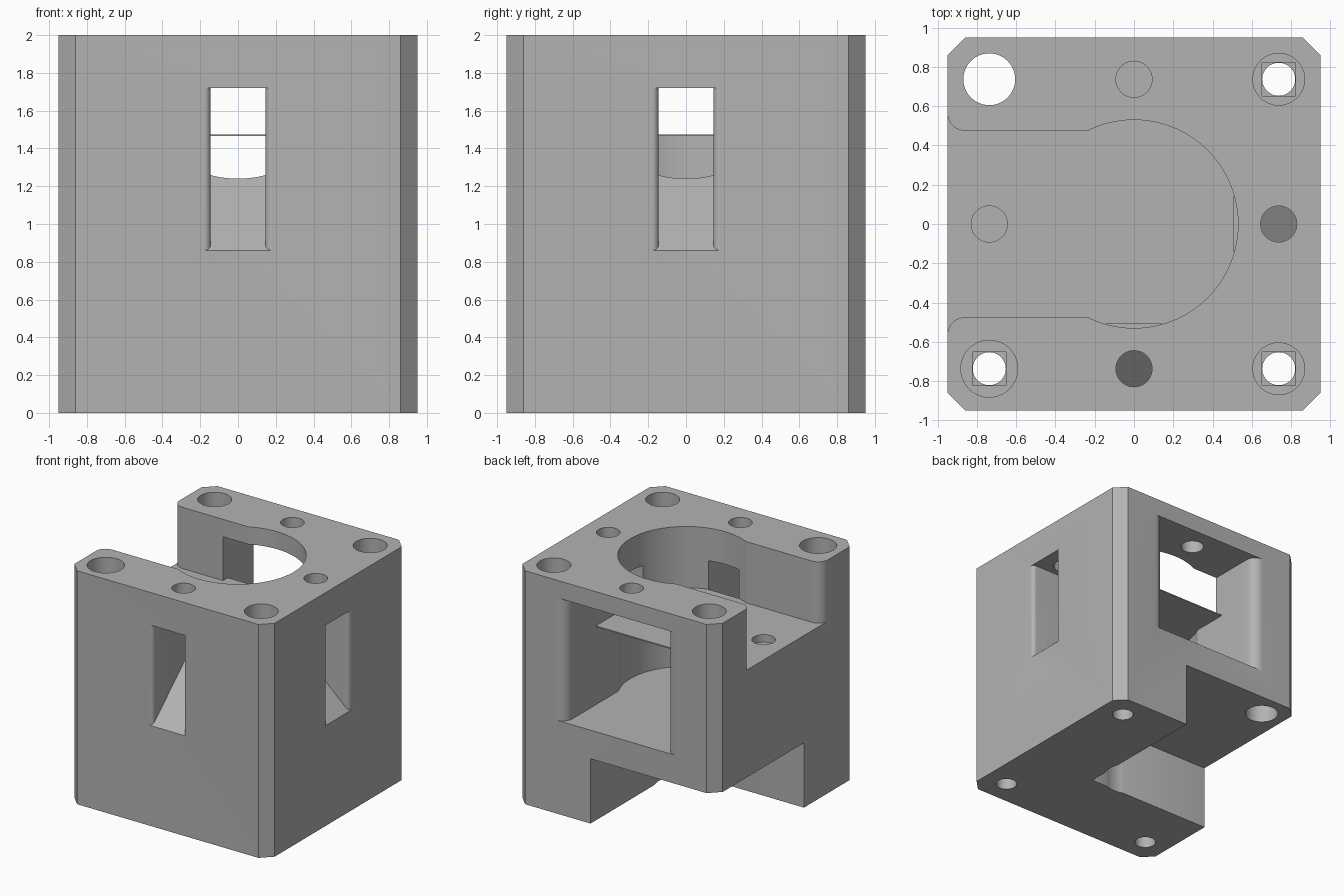
import bpy, bmesh, math
from mathutils import Vector, Matrix

if "Cube" in bpy.data.objects:
    bpy.data.objects.remove(bpy.data.objects["Cube"], do_unlink=True)

HALF = 0.95      # half width of the block
POST = 0.737     # offset of the screw holes from the centre
BORE = 0.53      # radius of the central chamber
SLOT = 0.475     # half width of the wide slots
WEB = 1.475      # top of the thin web across the chamber

grey = bpy.data.materials.new("plain grey")
grey.use_nodes = True
colour = (0.45, 0.45, 0.45, 1)
grey.diffuse_color = colour
grey.node_tree.nodes["Principled BSDF"].inputs["Base Color"].default_value = colour


def prism(name, outline, z0, z1, turn=0, ramp=None):
    """Extrude an outline between two heights, turned about z; a ramp trims the bottom."""
    bm = bmesh.new()
    face = bm.faces.new([bm.verts.new((x, y, z0)) for x, y in outline])
    res = bmesh.ops.extrude_face_region(bm, geom=[face])
    top = [v for v in res["geom"] if isinstance(v, bmesh.types.BMVert)]
    bmesh.ops.translate(bm, vec=(0, 0, z1 - z0), verts=top)
    if ramp:
        point, normal = ramp
        cut = bmesh.ops.bisect_plane(bm, geom=bm.verts[:] + bm.edges[:] + bm.faces[:],
                                     plane_co=point, plane_no=normal, clear_inner=True)
        rim = [e for e in cut["geom_cut"] if isinstance(e, bmesh.types.BMEdge)]
        bmesh.ops.contextual_create(bm, geom=rim)
    bmesh.ops.rotate(bm, cent=(0, 0, 0), matrix=Matrix.Rotation(turn, 3, "Z"), verts=bm.verts)
    bmesh.ops.recalc_face_normals(bm, faces=bm.faces)
    mesh = bpy.data.meshes.new(name)
    bm.to_mesh(mesh)
    bm.free()
    mesh.materials.append(grey)
    obj = bpy.data.objects.new(name, mesh)
    bpy.context.collection.objects.link(obj)
    return obj


def circle(x, y, r, n=48):
    return [(x + r * math.cos(i * math.tau / n), y + r * math.sin(i * math.tau / n))
            for i in range(n)]


def rect(x0, x1, y0, y1):
    return [(x0, y0), (x1, y0), (x1, y1), (x0, y1)]


def flared(half, r, inner):
    """Slot opening towards +y whose mouth edges are rounded outward."""
    side = [(half, inner)]
    for i in range(9):
        a = math.pi - i * math.pi / 16
        side.append((half + r + r * math.cos(a), HALF - r + r * math.sin(a)))
    side.append((half + r, HALF + 0.1))
    return side + [(-x, y) for x, y in reversed(side)]


# Chamfered block
c = HALF - 0.09
corner = [(HALF, c), (c, HALF), (-c, HALF), (-HALF, c)]
body = prism("housing_block", corner + [(-x, -y) for x, y in corner], 0, 2)


def cut(outline, z0, z1, turn=0, ramp=None):
    tool = prism("cutter", outline, z0, z1, turn, ramp)
    tool.hide_render = True
    mod = body.modifiers.new("cut", "BOOLEAN")
    mod.operation = "DIFFERENCE"
    mod.solver = "EXACT"
    mod.object = tool
    bpy.context.view_layer.objects.active = body
    bpy.ops.object.modifier_apply(modifier=mod.name)
    bpy.data.objects.remove(tool, do_unlink=True)


# Top pocket: round well and slot open to the -x side
cut(circle(0, 0, BORE, 96), WEB, 2.1)
cut(flared(SLOT, 0.09, 0), WEB, 2.1, math.pi / 2)

# Lower chamber and back window, leaving a thin web between them and the well
cut(circle(0, 0, BORE, 96), 0.8, WEB - 0.01)
cut(rect(-SLOT, SLOT, 0, 0.7), 0.8, WEB - 0.01)
cut(rect(-SLOT, SLOT, 0, 0.7), WEB, 1.85)
cut(flared(SLOT, 0.09, 0.54), 0.8, 1.85)

# Narrow windows with sloping sills, front and +x side
sill = (Vector((0, HALF, 0.86)), Vector((0, 0.38, 0.42)).normalized())
for turn in (math.pi, -math.pi / 2):
    cut(flared(0.145, 0.035, 0.509), 0.7, 1.72, turn, sill)

# Underside notch at the back -x corner, with a round recess in its walls
cut(rect(-1.1, 0.24, -0.24, 1.1), -0.1, 0.555)
cut(circle(0, 0, 0.255, 64), -0.1, 0.555)

# Corner screw holes: wide shaft, square seat, narrow through hole
for sx, sy in ((1, 1), (1, -1), (-1, -1), (-1, 1)):
    x, y = sx * POST, sy * POST
    wide = 0.145 if (sx, sy) == (-1, -1) else 0.132
    cut(circle(x, y, wide), 0.3, 2.1)
    if (sx, sy) != (-1, 1):
        cut(rect(x - 0.085, x + 0.085, y - 0.085, y + 0.085), 0.27, 0.35)
        cut(circle(x, y, 0.084), -0.1, 0.35)

# Small holes midway along each side
for x, y in ((POST, 0), (-POST, 0), (0, POST), (0, -POST)):
    cut(circle(x, y, 0.092), 1.41, 2.1)

body.select_set(True)
bpy.context.view_layer.objects.active = body
bpy.ops.object.shade_smooth_by_angle(angle=math.radians(25))
